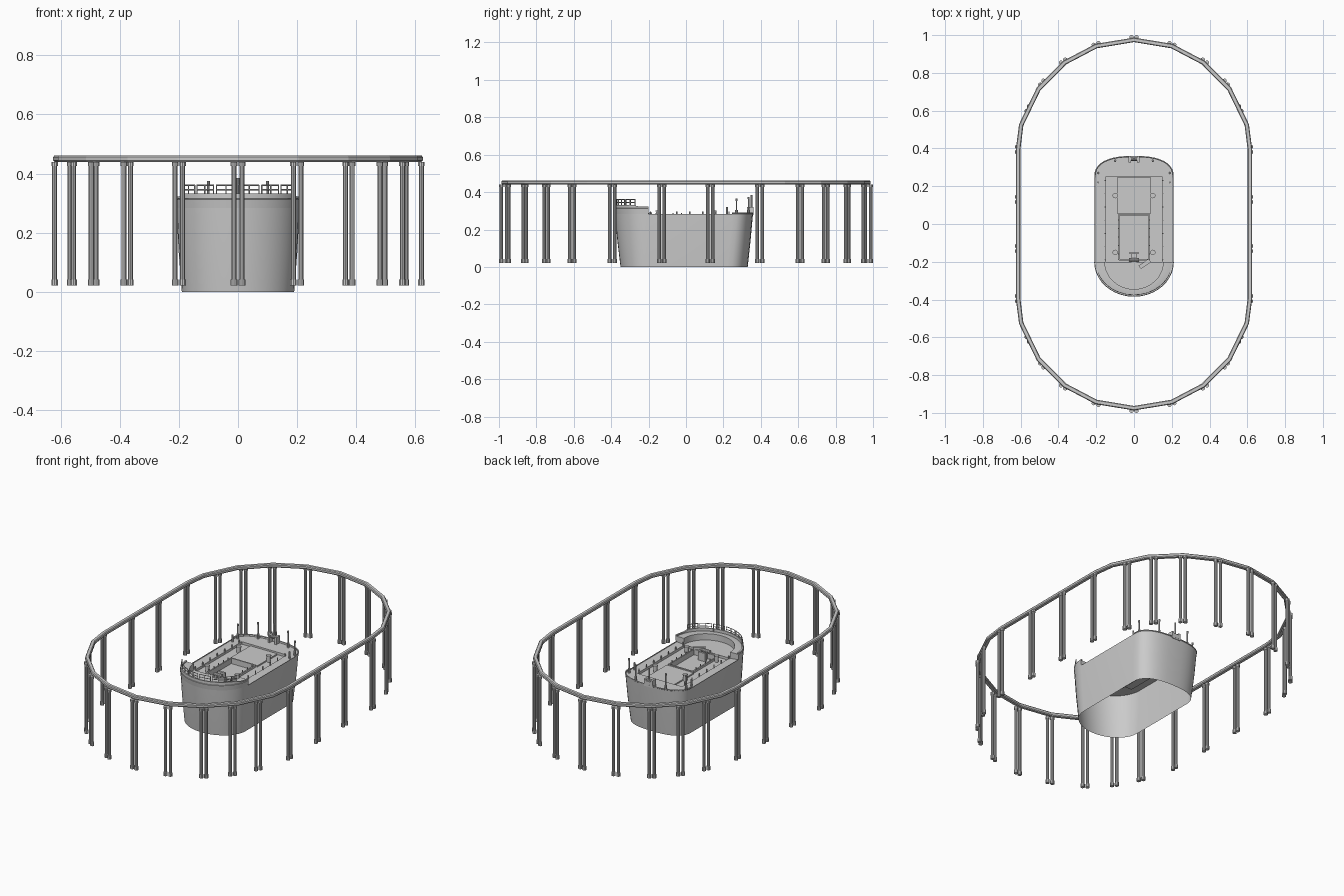
import bpy, bmesh
from math import pi, sin, cos, atan2
from mathutils import Vector, Matrix

if "Cube" in bpy.data.objects:
    bpy.data.objects.remove(bpy.data.objects["Cube"])

def finish(name, bm, smooth=False):
    bmesh.ops.recalc_face_normals(bm, faces=bm.faces[:])
    me = bpy.data.meshes.new(name)
    bm.to_mesh(me)
    bm.free()
    ob = bpy.data.objects.new(name, me)
    bpy.context.collection.objects.link(ob)
    if smooth:
        bpy.ops.object.select_all(action='DESELECT')
        ob.select_set(True)
        bpy.context.view_layer.objects.active = ob
        bpy.ops.object.shade_smooth_by_angle()
    return ob

def box(bm, x0, x1, y0, y1, z0, z1, angle=0):
    c = Vector(((x0 + x1) / 2, (y0 + y1) / 2, (z0 + z1) / 2))
    m = Matrix.Translation(c) @ Matrix.Rotation(angle, 4, 'Z') @ Matrix.Diagonal((x1 - x0, y1 - y0, z1 - z0, 1))
    bmesh.ops.create_cube(bm, size=1, matrix=m)

def rod(bm, a, b, r, sides=8):
    a, b = Vector(a), Vector(b)
    d = b - a
    m = Matrix.Translation((a + b) / 2) @ d.to_track_quat('Z', 'Y').to_matrix().to_4x4()
    bmesh.ops.create_cone(bm, cap_ends=True, segments=sides, radius1=r, radius2=r, depth=d.length, matrix=m)

def loft(bm, loops, closed=True):
    rows = [[bm.verts.new(p) for p in loop] for loop in loops]
    for a, b in zip(rows, rows[1:]):
        n = len(a)
        for i in range(n if closed else n - 1):
            j = (i + 1) % n
            bm.faces.new((a[i], a[j], b[j], b[i]))
    return rows

def plate(bm, loops, z):
    edges = []
    for loop in loops:
        vs = [bm.verts.new((p[0], p[1], z)) for p in loop]
        edges += [bm.edges.new((vs[i], vs[(i + 1) % len(vs)])) for i in range(len(vs))]
    bmesh.ops.triangle_fill(bm, use_beauty=True, use_dissolve=False, edges=edges)

def rect(x, y0, y1):
    return [(-x, y0), (x, y0), (x, y1), (-x, y1)]

N = 20
def bow(hw, y0, depth, z):
    return [(-hw * cos(pi * i / N), y0 - depth * sin(pi * i / N), z) for i in range(N + 1)]

def outline(hw, front, back, z):
    stern = []
    for i in range(N + 1):
        t = pi * i / N
        c = cos(t)
        x = hw * (1 if c >= 0 else -1) * abs(c) ** 0.8
        stern.append((x, back - 0.11 + 0.11 * sin(t) ** 0.8 if 0 < i < N else back - 0.11, z))
    return bow(hw, -0.2, -0.2 - front, z) + stern

# Elevated track: closed polygonal rail
quarter = [(0, .975), (.2, .942), (.366, .855), (.505, .715), (.597, .525), (.613, .40)]
path = quarter + [(x, -y) for x, y in quarter[::-1]]
path += [(-x, y) for x, y in path[::-1] if x > 0]
def offset(d):
    out = []
    n = len(path)
    for i in range(n):
        p, q, r = (Vector(path[(i + k) % n]) for k in (-1, 0, 1))
        t = ((q - p).normalized() + (r - q).normalized()).normalized()
        out.append(q + Vector((-t.y, t.x)) * d)
    return out
bm = bmesh.new()
section = [(-.012, .445), (-.008, .44), (.008, .44), (.012, .445), (.012, .456), (.008, .461), (-.008, .461), (-.012, .456)]
loft(bm, [[(p.x, p.y, z) for p in offset(d)] for d, z in section + section[:1]])
bmesh.ops.remove_doubles(bm, verts=bm.verts[:], dist=1e-5)
finish("track_rail", bm)

# Paired support columns with feet and caps
spots = [(0, .988, 0), (.2, .953, -.34), (.375, .862, -.6), (.488, .748, -.9), (.562, .61, -1.12),
         (.62, .395, -pi / 2), (.62, .13, -pi / 2)]
bm = bmesh.new()
for x, y, a in spots:
    for sx in ((1, -1) if x else (1,)):
        for sy in (1, -1):
            for k in (-.0135, .0135):
                px, py = sx * (x + k * cos(a)), sy * (y + k * sin(a))
                rod(bm, (px, py, .03), (px, py, .435), .009, 10)
                rod(bm, (px, py, .022), (px, py, .042), .0118, 10)
                rod(bm, (px, py, .426), (px, py, .44), .0118, 10)
finish("support_columns", bm)

# Flared hull shell, open at the bottom
TOP = .283
bm = bmesh.new()
loft(bm, [outline(.190, -.35, .33, 0), outline(.201, -.367, .345, .14), outline(.208, -.38, .358, TOP)])
finish("hull", bm, True)

# Main deck with a sunken working area and hatch pit
bm = bmesh.new()
deck_z, well_z, pit_z = .277, .262, .24
plate(bm, [outline(.207, -.379, .357, 0), rect(.15, -.2, .25)], deck_z)
plate(bm, [rect(.15, -.2, .25), rect(.08, -.19, .05)], well_z)
plate(bm, [rect(.08, -.19, .05)], pit_z)
loft(bm, [[(x, y, z) for x, y in rect(.15, -.2, .25)] for z in (deck_z, well_z)])
loft(bm, [[(x, y, z) for x, y in rect(.08, -.19, .05)] for z in (well_z, pit_z)])
finish("deck", bm)

# Raised bow ledge wrapped around a rounded well
bm = bmesh.new()
rows = loft(bm, [bow(.208, -.2, .18, TOP), bow(.211, -.2, .185, .313), bow(.205, -.2, .18, .315),
                 bow(.155, -.2, .145, .315), bow(.155, -.2, .145, deck_z)], False)
for end in (0, -1):
    bm.faces.new([r[end] for r in rows])
finish("bow_ledge", bm, True)

# Bulwark strip on top of the ledge
bm = bmesh.new()
loft(bm, [bow(.209, -.2, .183, .315), bow(.209, -.2, .183, .332), bow(.200, -.2, .175, .332), bow(.200, -.2, .175, .315)], False)
for v in bm.verts:
    if v.co.y > -.27:
        v.co.z = min(v.co.z, .322)
finish("bow_bulwark", bm, True)

# Bow railings in short sections
bm = bmesh.new()
def bow_point(t, z):
    return (-.202 * cos(t), -.2 - .175 * sin(t), z)
for s in range(6):
    t0 = .42 + s * .39
    ts = [t0, t0 + .17, t0 + .34]
    for t in ts:
        rod(bm, bow_point(t, .315), bow_point(t, .361), .0022, 6)
    for a, b in zip(ts, ts[1:]):
        for z in (.345, .361):
            rod(bm, bow_point(a, z), bow_point(b, z), .0022, 6)
finish("bow_railings", bm)

# Stern gunwale cap and small rail
bm = bmesh.new()
rim = [p for p in outline(.207, -.379, .357, 0) if p[1] > .245]
for a, b in zip(rim, rim[1:]):
    rod(bm, (a[0], a[1], .287), (b[0], b[1], .287), .004, 6)
finish("stern_rim", bm)

# Tall posts with collars at the stern
bm = bmesh.new()
for x, y, h in [(.19, .27, .365), (.1, .335, .375), (-.1, .335, .375), (-.19, .27, .365)]:
    rod(bm, (x, y, .275), (x, y, h), .004)
    rod(bm, (x, y, .275), (x, y, .305), .007)
    rod(bm, (x, y, h - .012), (x, y, h), .0055)
finish("stern_posts", bm)

# Stern bracket
bm = bmesh.new()
for x in (-.022, .022):
    box(bm, x - .006, x + .006, .325, .36, .277, .32)
box(bm, -.028, .028, .35, .36, .277, .31)
rod(bm, (-.028, .343, .31), (.028, .343, .31), .009, 10)
rod(bm, (0, .35, .3), (0, .35, .385), .005)
finish("stern_bracket", bm)

# Deck stanchions along both sides of the working area
bm = bmesh.new()
for sx in (1, -1):
    for i in range(7):
        y = -.19 + i * .07
        rod(bm, (sx * .152, y, .27), (sx * .152, y, .296), .0035, 6)
    for y in (-.15, .15):
        rod(bm, (sx * .1, y, .26), (sx * .1, y, .295), .011, 12)
        rod(bm, (sx * .1, y, .295), (sx * .1, y, .302), .014, 12)
    rod(bm, (sx * .19, .22, .277), (sx * .19, .22, .32), .005)
finish("deck_bollards", bm)

# Hatch frame and rear cover
bm = bmesh.new()
for sx in (1, -1):
    box(bm, sx * .08 - .004, sx * .08 + .004, -.19, .05, .255, .275)
    for i in range(5):
        y = -.16 + i * .045
        rod(bm, (sx * .08, y, .27), (sx * .08, y, .288), .003, 6)
box(bm, -.08, .08, .046, .054, .255, .275)
box(bm, -.08, .08, -.194, -.186, .255, .275)
box(bm, -.09, .09, .056, .245, .255, .27)
finish("hatch_frame", bm)

# Winch and loose beam near the bow
bm = bmesh.new()
box(bm, -.012, .012, -.22, -.15, .24, .28)
rod(bm, (-.026, -.19, .285), (.026, -.19, .285), .01, 10)
box(bm, -.024, .024, -.16, -.148, .24, .29)
box(bm, .025, .09, -.222, -.2, .27, .285, .6)
finish("winch", bm)
